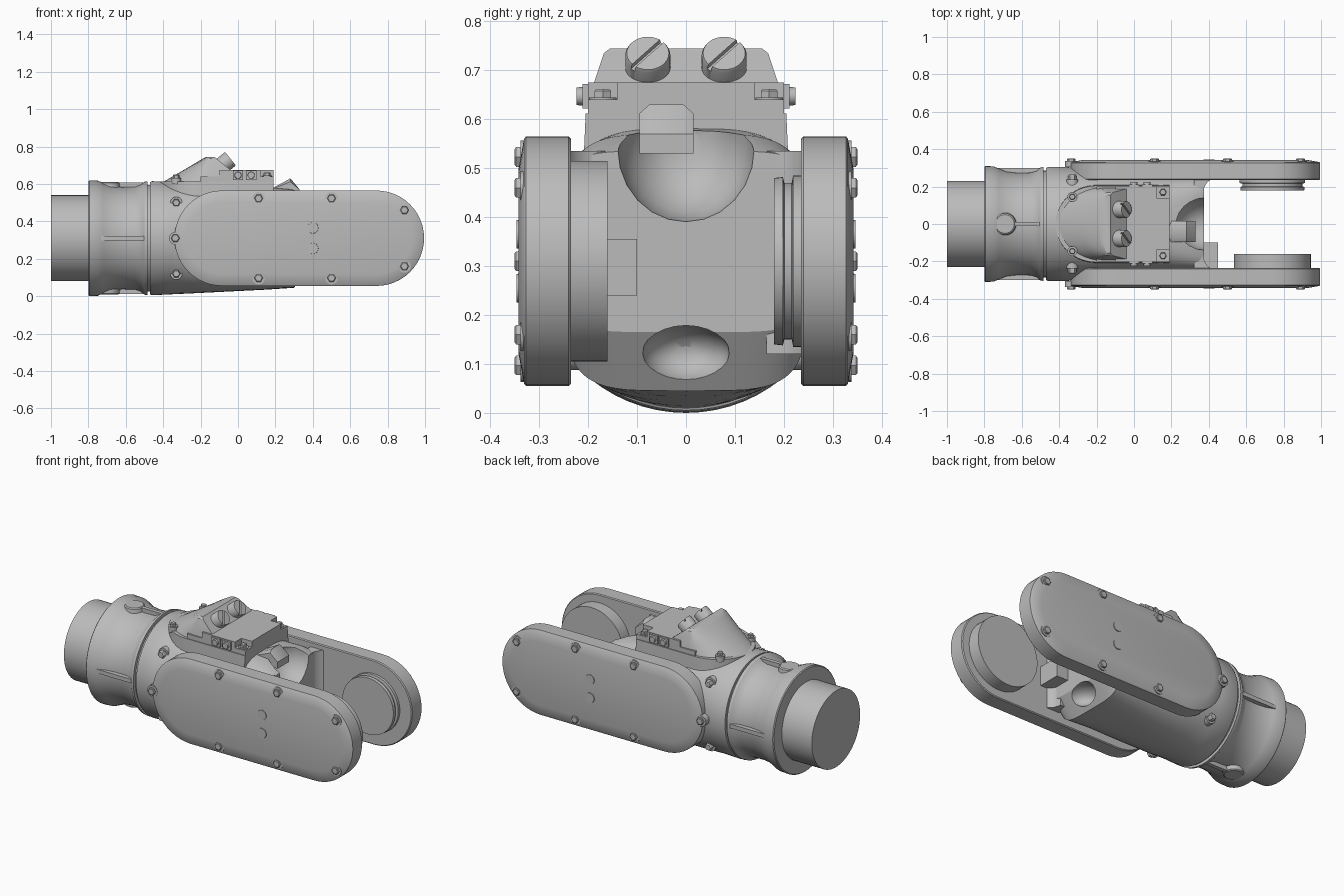
import bpy, bmesh
from math import cos, sin, pi, radians
from mathutils import Vector

if "Cube" in bpy.data.objects:
    bpy.data.objects.remove(bpy.data.objects["Cube"])

GREY = (0.5, 0.5, 0.5, 1)
mat = bpy.data.materials.new("casting_grey")
mat.use_nodes = True
mat.diffuse_color = GREY
mat.node_tree.nodes["Principled BSDF"].inputs["Base Color"].default_value = GREY
AXIS_Z = 0.31
parts = []


def loft(name, rings):
    """Skin a list of equal-length point rings and cap both ends."""
    bm = bmesh.new()
    rows = [[bm.verts.new(p) for p in ring] for ring in rings]
    n = len(rows[0])
    for a, b in zip(rows, rows[1:]):
        for i in range(n):
            j = (i + 1) % n
            bm.faces.new((a[i], a[j], b[j], b[i]))
    bm.faces.new(rows[0])
    bm.faces.new(rows[-1])
    bmesh.ops.recalc_face_normals(bm, faces=bm.faces)
    me = bpy.data.meshes.new(name)
    bm.to_mesh(me)
    bm.free()
    me.materials.append(mat)
    ob = bpy.data.objects.new(name, me)
    bpy.context.collection.objects.link(ob)
    parts.append(ob)
    return ob


def rod(name, start, end, profile, n=24):
    """Turned part: profile is (fraction along axis, radius)."""
    start, end = Vector(start), Vector(end)
    d = end - start
    q = d.to_track_quat('Z', 'Y')
    rings = []
    for t, r in profile:
        c = start + d * t
        rings.append([c + q @ Vector((r * cos(2 * pi * i / n), r * sin(2 * pi * i / n), 0))
                      for i in range(n)])
    return loft(name, rings)


def box(name, x, y, z):
    return loft(name, [[(x[0], y[0], h), (x[1], y[0], h), (x[1], y[1], h), (x[0], y[1], h)] for h in z])


def side_prism(name, pts, y0, y1):
    return loft(name, [[(x, y, z) for x, z in pts] for y in (y0, y1)])


def bolt(name, p, axis, r=0.03, h=0.015):
    """Round seat with a hexagonal head on it."""
    p, axis = Vector(p), Vector(axis)
    rod(name + "_seat", p - axis * 0.03, p + axis * 0.003, [(0, r), (1, r)], 16)
    rod(name + "_head", p, p + axis * h, [(0, r * 0.68), (0.8, r * 0.68), (1, r * 0.55)], 6)


def cut(target, cutter):
    mod = target.modifiers.new("cut", 'BOOLEAN')
    mod.operation, mod.solver, mod.object = 'DIFFERENCE', 'EXACT', cutter
    with bpy.context.temp_override(object=target, active_object=target):
        bpy.ops.object.modifier_apply(modifier=mod.name)
    parts.remove(cutter)
    bpy.data.objects.remove(cutter)


def ball(name, c, s):
    """Ellipsoid cutter."""
    rings = []
    for k in range(1, 12):
        a = pi * k / 12
        rings.append([(c[0] - s[0] * cos(a), c[1] + s[1] * sin(a) * cos(t * pi / 12),
                       c[2] + s[2] * sin(a) * sin(t * pi / 12)) for t in range(24)])
    return loft(name, rings)


# Wrist cylinder, waisted flange and joint ring
def lathe(name, pts):
    return rod(name, (0, 0, AXIS_Z), (1, 0, AXIS_Z), pts, 64)


lathe("wrist_cylinder", [(-1, 0.23), (-0.78, 0.23)])
lathe("waisted_flange", [(-0.8, 0.305), (-0.795, 0.31), (-0.75, 0.308), (-0.72, 0.295), (-0.68, 0.28),
                         (-0.62, 0.273), (-0.55, 0.275), (-0.52, 0.285), (-0.5, 0.302), (-0.485, 0.304)])
lathe("joint_ring", [(-0.49, 0.285), (-0.46, 0.285)])

# Ribs around the flange, with bosses above and below
for s in (-1, 1):
    tag = "upper" if s > 0 else "lower"
    box(tag + "_rib", (-0.72, -0.485), (-0.012, 0.012), sorted((AXIS_Z + s * 0.25, AXIS_Z + s * 0.298)))
    rod(tag + "_boss", (-0.69, 0, AXIS_Z + s * 0.25), (-0.69, 0, AXIS_Z + s * 0.3),
        [(0, 0.065), (0.9, 0.057), (1, 0.05)])
    box(("left" if s > 0 else "right") + "_rib", (-0.74, -0.485), sorted((s * 0.25, s * 0.3)),
        (AXIS_Z - 0.012, AXIS_Z + 0.012))


# Main body: round at the joint, squarer at the fork
def body_ring(x, hy, lo, hi, power, n=64):
    ring = []
    for i in range(n):
        c, s = cos(2 * pi * i / n), sin(2 * pi * i / n)
        e = 2 / power
        y = hy * abs(c) ** e * (1 if c > 0 else -1)
        z = (lo + hi) / 2 + (hi - lo) / 2 * abs(s) ** e * (1 if s > 0 else -1)
        ring.append((x, y, z))
    return ring


body = loft("main_body", [body_ring(*r) for r in (
    (-0.47, 0.3, 0.01, 0.61, 2), (-0.46, 0.305, 0.005, 0.615, 2), (-0.36, 0.305, 0.01, 0.61, 2),
    (-0.25, 0.29, 0.015, 0.605, 2.3), (-0.05, 0.27, 0.025, 0.595, 2.8), (0.15, 0.26, 0.035, 0.585, 3.2),
    (0.3, 0.25, 0.045, 0.57, 4.5), (0.375, 0.25, 0.165, 0.535, 6))])
cut(body, ball("upper_scoop", (0.38, 0, 0.54), (0.16, 0.14, 0.15)))
cut(body, ball("lower_scoop", (0.36, 0, 0.12), (0.09, 0.09, 0.06)))

# Rounded inner corners of the fork
for s, tag in ((1, "left"), (-1, "right")):
    arc = [(0.455 - 0.085 * sin(a * pi / 16), 0.165 + 0.085 * cos(a * pi / 16)) for a in range(9)]
    outline = [(0.32, 0.165), (0.32, 0.26), (0.455, 0.26)] + arc
    loft(tag + "_fork_corner", [[(x, s * y, z) for x, y in outline] for z in (0.12, 0.535)])


# Long rounded side arms with chamfered covers, on both sides
def stadium(r, y, n=24):
    left = [(-0.085 - r * sin(pi * i / n), y, AXIS_Z + r * cos(pi * i / n)) for i in range(n + 1)]
    right = [(0.74 + r * sin(pi * i / n), y, AXIS_Z - r * cos(pi * i / n)) for i in range(n + 1)]
    return left + right


BOLTS = [(-0.335, 0), (0.11, 0.213), (0.5, 0.213), (0.11, -0.213), (0.5, -0.213), (0.89, 0.15), (0.89, -0.15)]
for s, tag in ((1, "left"), (-1, "right")):
    loft(tag + "_arm", [stadium(r, s * y) for r, y in ((0.25, 0.235), (0.255, 0.24), (0.255, 0.327),
                                                       (0.25, 0.331), (0.19, 0.342))])
    for i, (x, dz) in enumerate(BOLTS):
        bolt(f"{tag}_cover_bolt_{i}", (x, s * 0.335, AXIS_Z + dz), (0, s, 0), 0.034)
    for i, dz in enumerate((0.055, -0.055)):
        rod(f"{tag}_plug_{i}", (0.4, s * 0.33, AXIS_Z + dz), (0.4, s * 0.346, AXIS_Z + dz), [(0, 0.031), (1, 0.029)])
    for i, dz in enumerate((0.19, -0.19)):
        bolt(f"{tag}_body_bolt_{i}", (-0.33, s * 0.235, AXIS_Z + dz), (0, s, 0), 0.032, 0.03)

# Bearing discs facing each other inside the fork
rod("right_bearing", (0.74, -0.24, AXIS_Z), (0.74, -0.16, AXIS_Z), [(0, 0.205), (1, 0.205)], 64)
rod("left_bearing", (0.74, 0.24, AXIS_Z), (0.74, 0.18, AXIS_Z),
    [(0, 0.175), (0.35, 0.175), (0.4, 0.16), (0.65, 0.16), (0.7, 0.172), (1, 0.17)], 64)
box("fork_stop_block", (0.36, 0.45), (-0.24, -0.1), (0.24, 0.355))

# Cable nub above the fork
loft("cable_nub", [[(x, -0.04 + y * w, z + (h if y == 0.055 or y == -0.055 else 0)) for x, z, h in
                    ((0.18, 0.54, 0), (0.19, 0.58, -0.005), (0.28, 0.63, -0.018), (0.33, 0.57, 0), (0.33, 0.53, 0))]
                   for y, w in ((-0.055, 1), (-0.035, 1), (0.035, 1), (0.055, 1))])


# Connector housing: skirt, stepped box and sloping hood
def d_outline(z, cx, bulge, hy, x_end, n=20):
    pts = [(cx - bulge * sin(pi * i / n), hy * cos(pi * i / n), z) for i in range(n + 1)]
    return pts + [(x_end, -hy, z), (x_end, hy, z)]


loft("housing_skirt", [d_outline(0.5, -0.2, 0.22, 0.21, 0.19), d_outline(0.612, -0.2, 0.22, 0.205, 0.19)])
box("housing_base", (-0.2, 0.19), (-0.2, 0.2), (0.58, 0.64))
box("housing_top", (-0.1, 0.12), (-0.2, 0.2), (0.63, 0.675))
box("housing_front", (0.1, 0.19), (-0.14, 0.14), (0.63, 0.675))
loft("sloping_hood", [d_outline(0.605, -0.15, 0.26, 0.198, 0.03), d_outline(0.675, -0.15, 0.14, 0.188, -0.04),
                      d_outline(0.735, -0.145, 0.045, 0.168, -0.115), d_outline(0.745, -0.14, 0.03, 0.155, -0.125)])

for s, tag in ((1, "left"), (-1, "right")):
    # Angled plug with a slotted cap
    y = s * 0.078
    plug = rod(tag + "_connector", (-0.14, y, 0.655), (-0.04, y, 0.735),
               [(0, 0.035), (0.4, 0.035), (0.42, 0.046), (0.95, 0.046), (1, 0.043)], 32)
    axis = Vector((0.1, 0, 0.08)).normalized()
    across = Vector((-axis.z * 0.75, 0.66, axis.x * 0.75)).normalized()
    side = axis.cross(across)
    c = Vector((-0.04, y, 0.735))
    cut(plug, loft("slot", [[c + axis * d + across * u * 0.06 + side * v * 0.005
                             for u, v in ((-1, -1), (1, -1), (1, 1), (-1, 1))] for d in (-0.012, 0.02)]))
    # Housing bolts and side clips
    bolt(tag + "_front_housing_bolt", (0.155, s * 0.17, 0.642), (0, 0, 1), 0.028, 0.02)
    bolt(tag + "_rear_housing_bolt", (-0.33, s * 0.145, 0.63), (0, 0, 1), 0.026, 0.02)
    for i, x in enumerate((0.0, 0.07)):
        box(f"{tag}_clip_{i}", (x - 0.028, x + 0.028), sorted((s * 0.19, s * 0.212)), (0.622, 0.672))
        rod(f"{tag}_clip_screw_{i}", (x, s * 0.2, 0.647), (x, s * 0.224, 0.647), [(0, 0.02), (1, 0.018)], 12)

# Smooth rounded surfaces, keep sharp edges
bpy.ops.object.select_all(action='DESELECT')
for ob in parts:
    ob.select_set(True)
bpy.context.view_layer.objects.active = parts[0]
bpy.ops.object.shade_smooth_by_angle(angle=radians(30))
